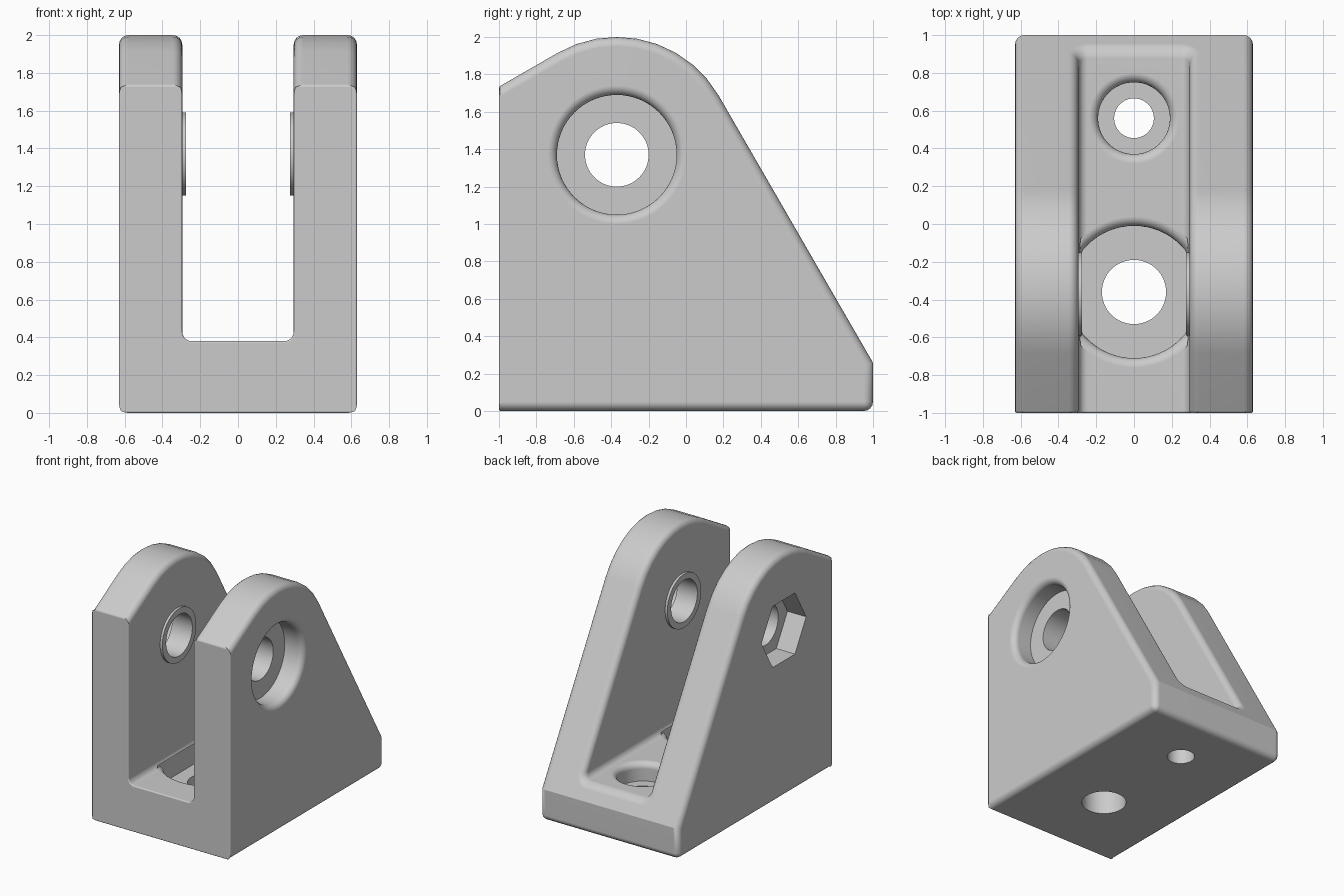
import bpy, bmesh
from math import sin, cos, pi, radians
from mathutils import Matrix

cube = bpy.data.objects.get("Cube")
if cube:
    bpy.data.objects.remove(cube)

HALF, SLOT, FLOOR = 0.63, 0.295, 0.38      # body half width, slot half width, slot floor
FILLET = 0.05
PIN_Y, PIN_Z, EAR_R = -0.37, 1.37, 0.63    # pin axis and ear radius

grey = bpy.data.materials.new("light grey")
grey.use_nodes = True
grey.diffuse_color = (0.6, 0.6, 0.6, 1)
grey.node_tree.nodes["Principled BSDF"].inputs["Base Color"].default_value = (0.6, 0.6, 0.6, 1)


def new_object(name, bm):
    bmesh.ops.recalc_face_normals(bm, faces=bm.faces)
    mesh = bpy.data.meshes.new(name)
    bm.to_mesh(mesh)
    bm.free()
    mesh.materials.append(grey)
    obj = bpy.data.objects.new(name, mesh)
    bpy.context.collection.objects.link(obj)
    return obj


def prism(name, outline, vector):
    """Extrude a closed outline of 3D points along a vector."""
    bm = bmesh.new()
    face = bm.faces.new([bm.verts.new(p) for p in outline])
    ext = bmesh.ops.extrude_face_region(bm, geom=[face])["geom"]
    bmesh.ops.translate(bm, vec=vector, verts=[v for v in ext if isinstance(v, bmesh.types.BMVert)])
    return new_object(name, bm)


def revolve(name, profile, place, sides=64, limit=None):
    """Solid of revolution from (radius, height) points, optionally limited in x."""
    bm = bmesh.new()
    rings = [[bm.verts.new((r * cos(2 * pi * i / sides), r * sin(2 * pi * i / sides), h))
              for i in range(sides)] for r, h in profile]
    for low, high in zip(rings, rings[1:]):
        for i in range(sides):
            j = (i + 1) % sides
            bm.faces.new((low[i], low[j], high[j], high[i]))
    bm.faces.new(rings[0])
    bm.faces.new(rings[-1])
    bm.transform(place)
    if limit:
        for v in bm.verts:
            v.co.x = max(-limit, min(limit, v.co.x))
    return new_object(name, bm)


def flared(radius, depth, top):
    """Recess profile with a rounded rim at height zero."""
    arc = [(radius + FILLET * (1 - cos(a)), FILLET * (sin(a) - 1))
           for a in (radians(15 * k) for k in range(7))]
    return [(radius, -depth)] + arc + [(radius + FILLET, top)]


def boolean(target, tool, operation="DIFFERENCE"):
    mod = target.modifiers.new(tool.name, "BOOLEAN")
    mod.operation, mod.object, mod.solver = operation, tool, "EXACT"


def bake(obj, helpers):
    """Apply the modifiers and remove the helper objects."""
    bpy.context.view_layer.update()
    deps = bpy.context.evaluated_depsgraph_get()
    mesh = bpy.data.meshes.new_from_object(obj.evaluated_get(deps))
    obj.modifiers.clear()
    obj.data = mesh
    for h in helpers:
        bpy.data.objects.remove(h)


# Side outline: round ear tangent to the front shoulder and the long back slope
side = [(-1, 0), (-1, 1.734)]
side += [(PIN_Y + EAR_R * cos(radians(a)), PIN_Z + EAR_R * sin(radians(a))) for a in range(120, 29, -10)]
side += [(1, 0.258), (1, 0)]
bracket = prism("bracket", [(-HALF, y, z) for y, z in side], (2 * HALF, 0, 0))

# Slot with rounded bottom corners
arc = [radians(180 + 15 * k) for k in range(7)]
left = [(-SLOT + FILLET * (1 + cos(a)), FLOOR + FILLET * (1 + sin(a))) for a in arc]
outline = [(-SLOT, 2.5)] + left + [(-x, z) for x, z in reversed(left)] + [(SLOT, 2.5)]
slot = prism("slot_cutter", [(x, -1.5, z) for x, z in outline], (0, 3, 0))
boolean(bracket, slot)
bake(bracket, [slot])

# Fillet the outer edges; the front face keeps nearly sharp edges
bm = bmesh.new()
bm.from_mesh(bracket.data)
bmesh.ops.remove_doubles(bm, verts=bm.verts, dist=0.0005)
bmesh.ops.dissolve_limit(bm, angle_limit=radians(1), verts=bm.verts, edges=bm.edges)
weight = bm.edges.layers.float.new("bevel_weight_edge")
for e in bm.edges:
    if len(e.link_faces) == 2 and e.calc_face_angle_signed(0) > radians(35):
        e[weight] = 0.2 if all(v.co.y < -0.99 for v in e.verts) else 1
bm.to_mesh(bracket.data)
bm.free()
bevel = bracket.modifiers.new("fillets", "BEVEL")
bevel.limit_method, bevel.width, bevel.segments = "WEIGHT", FILLET, 4
bevel.use_clamp_overlap = False
bake(bracket, [])

# Bosses on the inner ear walls
tools = []
along_x = Matrix.Translation((0, PIN_Y, PIN_Z)) @ Matrix.Rotation(pi / 2, 4, "Y")
for s in (-1, 1):
    boss = revolve("boss", [(0.22, s * 0.275), (0.22, s * 0.4)], along_x)
    boolean(bracket, boss, "UNION")
    tools.append(boss)

# Pin hole, round bolt-head recess and hexagonal nut recess
tools_cut = [
    revolve("pin_hole", [(0.17, -1), (0.17, 1)], along_x),
    revolve("head_recess", flared(0.32, 0.17, 0.1), Matrix.Translation((HALF, 0, 0)) @ along_x),
    revolve("nut_recess", [(0.29, -1), (0.29, -HALF + 0.17)],
            along_x @ Matrix.Rotation(pi / 2, 4, "Z"), sides=6),
]

# Two countersunk mounting holes in the floor
for y, hole, recess in ((-0.36, 0.17, 0.35), (0.56, 0.105, 0.19)):
    place = Matrix.Translation((0, y, FLOOR))
    tools_cut.append(revolve("mount_hole", [(hole, -1), (hole, 0.1)], place))
    tools_cut.append(revolve("mount_recess", flared(recess, 0.15, 0.08), place, limit=0.285))
for tool in tools_cut:
    boolean(bracket, tool)
bake(bracket, tools + tools_cut)

# Smooth shading with crisp edges kept
bpy.ops.object.select_all(action="DESELECT")
bracket.select_set(True)
bpy.context.view_layer.objects.active = bracket
bpy.ops.object.shade_smooth_by_angle(angle=radians(28))
normals = bracket.modifiers.new("weighted_normals", "WEIGHTED_NORMAL")
normals.keep_sharp = True
